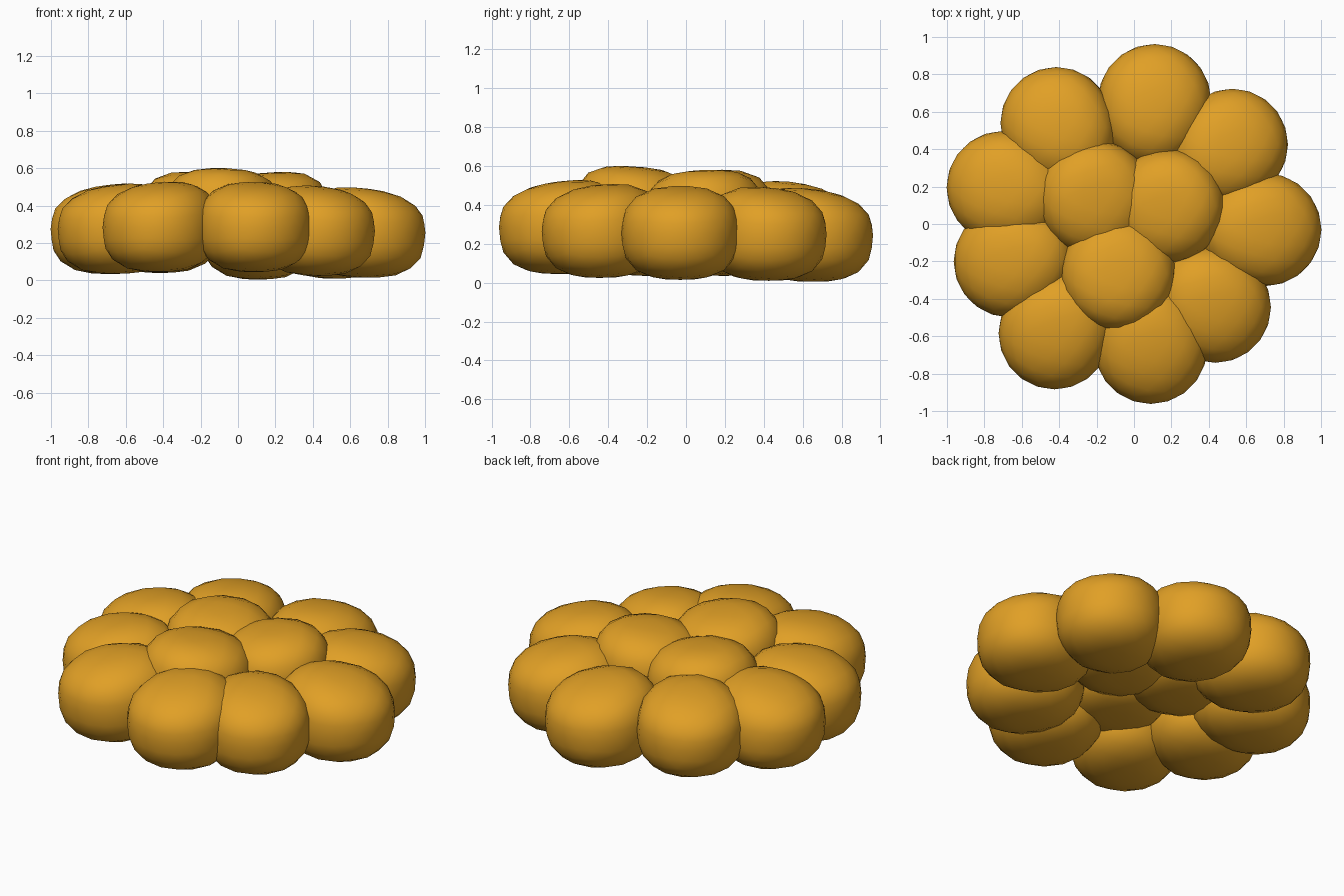
import bpy, bmesh, math
from mathutils import Vector

if "Cube" in bpy.data.objects:
    bpy.data.objects.remove(bpy.data.objects["Cube"])

crust = bpy.data.materials.new("golden crust")
crust.diffuse_color = (0.75, 0.35, 0.019, 1)
crust.use_nodes = True
crust.node_tree.nodes["Principled BSDF"].inputs["Base Color"].default_value = crust.diffuse_color


def bun(name, x, y, z, r, top, bottom, slope, inward, p):
    """Pillow-shaped roll: superelliptic sphere, its top sloping away from the centre
    (degrees) and its inner half stretched toward the centre."""
    bm = bmesh.new()
    bmesh.ops.create_icosphere(bm, subdivisions=3, radius=1)
    out = Vector((x, y, 0)).normalized()
    for v in bm.verts:
        c = v.co.copy()
        rho = math.hypot(c.x, c.y)
        q = c * (rho ** p + abs(c.z) ** p) ** (-1 / p)
        flat = Vector((q.x * r, q.y * r, 0))
        u = flat.dot(out)
        if u < 0:
            flat += out * u * inward
        if q.z > 0:
            height = q.z * (top - math.tan(math.radians(slope)) * u)
        else:
            height = q.z * bottom
        v.co = flat + Vector((x, y, z + height))
    me = bpy.data.meshes.new(name)
    bm.to_mesh(me)
    bm.free()
    me.materials.append(crust)
    ob = bpy.data.objects.new(name, me)
    bpy.context.collection.objects.link(ob)
    for o in bpy.context.selected_objects:
        o.select_set(False)
    ob.select_set(True)
    bpy.context.view_layer.objects.active = ob
    bpy.ops.object.shade_smooth_by_angle(angle=math.radians(40))


# outer ring of rolls: x, y, z centre, radius
ring = [(-0.415, 0.54, 0.28, 0.299), (0.11, 0.66, 0.245, 0.302),
        (0.525, 0.425, 0.25, 0.298), (0.70, -0.03, 0.255, 0.302),
        (0.435, -0.445, 0.265, 0.297), (0.09, -0.66, 0.285, 0.302),
        (-0.425, -0.585, 0.285, 0.299), (-0.665, -0.20, 0.275, 0.299),
        (-0.70, 0.195, 0.275, 0.302)]
for i, (x, y, z, r) in enumerate(ring):
    bun(f"outer_roll_{i + 1}", x, y, z, r, 0.235, 0.24, 8, 0.18, 2.7)

# three raised rolls in the middle, tops dished slightly inward
middle = [(-0.21, 0.14, 0.34, 0.308), (0.18, 0.095, 0.34, 0.305), (-0.085, -0.265, 0.36, 0.308)]
for i, (x, y, z, r) in enumerate(middle):
    bun(f"inner_roll_{i + 1}", x, y, z, r, 0.237, 0.2, -4, 0, 3.0)
